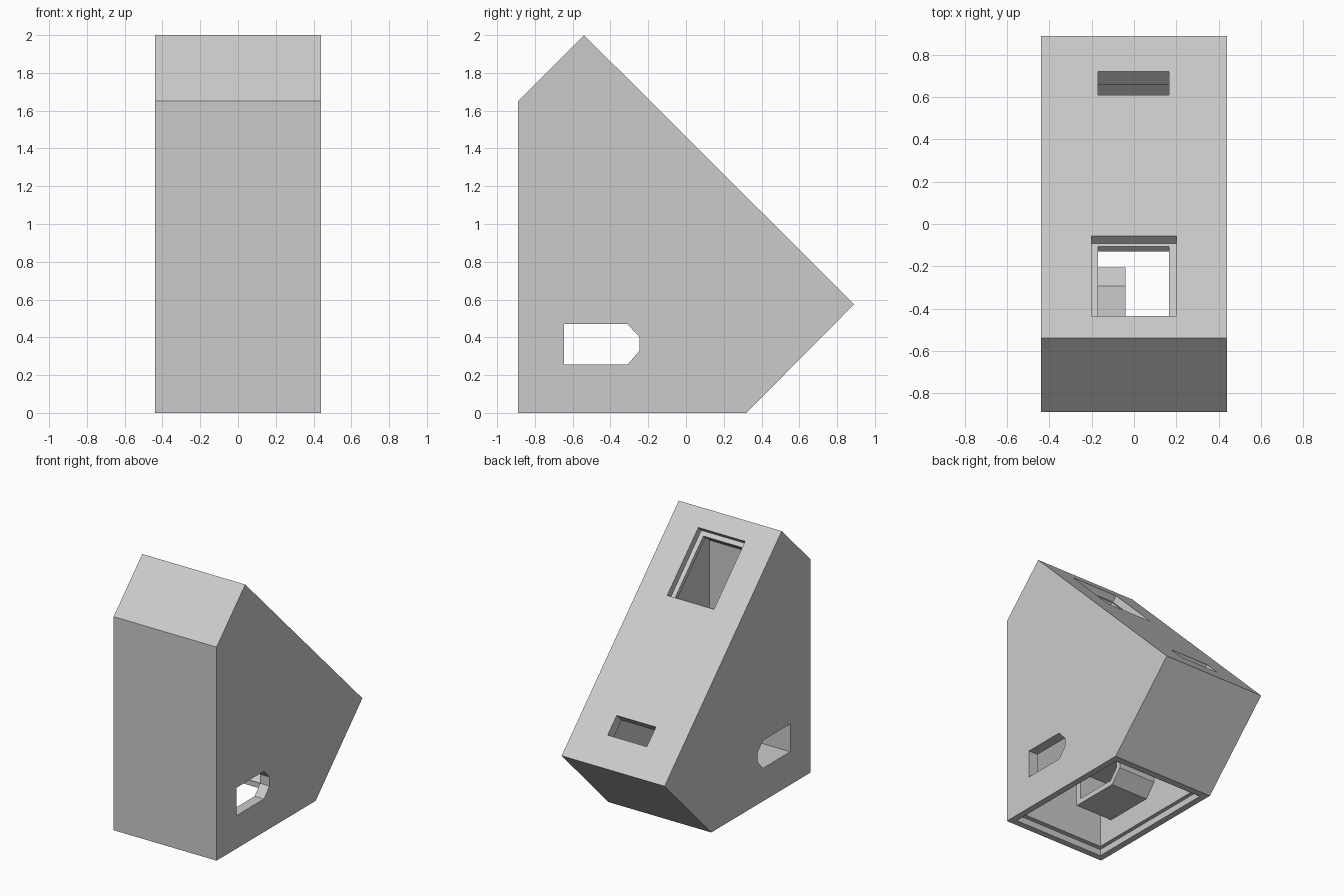
import bpy
import bmesh
from mathutils import Vector
from mathutils.geometry import intersect_line_line_2d, intersect_line_line

cube = bpy.data.objects.get("Cube")
if cube:
    bpy.data.objects.remove(cube, do_unlink=True)

grey = bpy.data.materials.new("light grey plastic")
grey.use_nodes = True
colour = (0.6, 0.6, 0.6, 1)
grey.diffuse_color = colour
grey.node_tree.nodes["Principled BSDF"].inputs["Base Color"].default_value = colour


def prism(name, profile, x0, x1):
    """Extrude a (y, z) profile along x."""
    bm = bmesh.new()
    face = bm.faces.new([bm.verts.new((x0, y, z)) for y, z in profile])
    new = bmesh.ops.extrude_face_region(bm, geom=[face])["geom"]
    verts = [v for v in new if isinstance(v, bmesh.types.BMVert)]
    bmesh.ops.translate(bm, verts=verts, vec=(x1 - x0, 0, 0))
    bmesh.ops.recalc_face_normals(bm, faces=bm.faces)
    mesh = bpy.data.meshes.new(name)
    bm.to_mesh(mesh)
    bm.free()
    mesh.materials.append(grey)
    obj = bpy.data.objects.new(name, mesh)
    bpy.context.scene.collection.objects.link(obj)
    return obj


def inset(profile, distances):
    """Move each edge of a counter-clockwise profile inward by its distance."""
    lines = []
    for i, d in enumerate(distances):
        a = Vector((*profile[i], 0))
        b = Vector((*profile[(i + 1) % len(profile)], 0))
        e = (b - a).normalized()
        n = Vector((-e.y, e.x, 0)) * d
        lines.append((a + n, b + n))
    points = [intersect_line_line(*lines[i - 1], *lines[i])[0] for i in range(len(lines))]
    return [(p.x, p.y) for p in points]


def combine(target, tool, operation):
    mod = target.modifiers.new(operation.lower(), "BOOLEAN")
    mod.operation = operation
    mod.solver = "EXACT"
    mod.object = tool
    bpy.context.view_layer.objects.active = target
    bpy.ops.object.modifier_apply(modifier=mod.name)
    bpy.data.objects.remove(tool, do_unlink=True)


def slope_box(name, y0, y1, d0, d1, x0, x1):
    """Box set square to the long slope, from depth d0 to d1 below it."""
    k = 0.5 ** 0.5
    corners = [(y0, d0), (y1, d0), (y1, d1), (y0, d1)]
    return prism(name, [(y - k * d, 1.463 - y - k * d) for y, d in corners], x0, x1)


# Outer body, hollow and open underneath
outline = [(-0.89, 0), (0.32, 0), (0.89, 0.575), (-0.54, 2), (-0.89, 1.65)]
wall = 0.086
body = prism("housing", outline, -0.44, 0.44)
cavity = inset(outline, [-0.1, wall, wall, wall, wall])
combine(body, prism("cavity_cutter", cavity, -0.36, 0.36), "DIFFERENCE")

# Recess for the base lid
lid = [(-0.84, -0.1), (0.265, -0.1), (0.265, 0.05), (-0.84, 0.05)]
combine(body, prism("lid_recess_cutter", lid, -0.39, 0.39), "DIFFERENCE")

# Cable duct on one side wall, then the tunnel through both sides
tunnel = [(-0.645, 0.255), (-0.31, 0.255), (-0.245, 0.33),
          (-0.245, 0.40), (-0.31, 0.47), (-0.645, 0.47)]
duct = inset(tunnel, [-0.04] * len(tunnel))
combine(body, prism("duct", duct, -0.40, -0.04), "UNION")
combine(body, prism("tunnel_cutter", tunnel, -1, 1), "DIFFERENCE")

# Stepped window high on the slope, slot near its foot
combine(body, slope_box("window_recess", -0.435, -0.055, -0.05, 0.053, -0.2, 0.2), "DIFFERENCE")
combine(body, slope_box("window_opening", -0.41, -0.068, 0.03, 0.13, -0.17, 0.165), "DIFFERENCE")
combine(body, slope_box("slot_opening", 0.61, 0.72, -0.05, 0.13, -0.17, 0.165), "DIFFERENCE")
